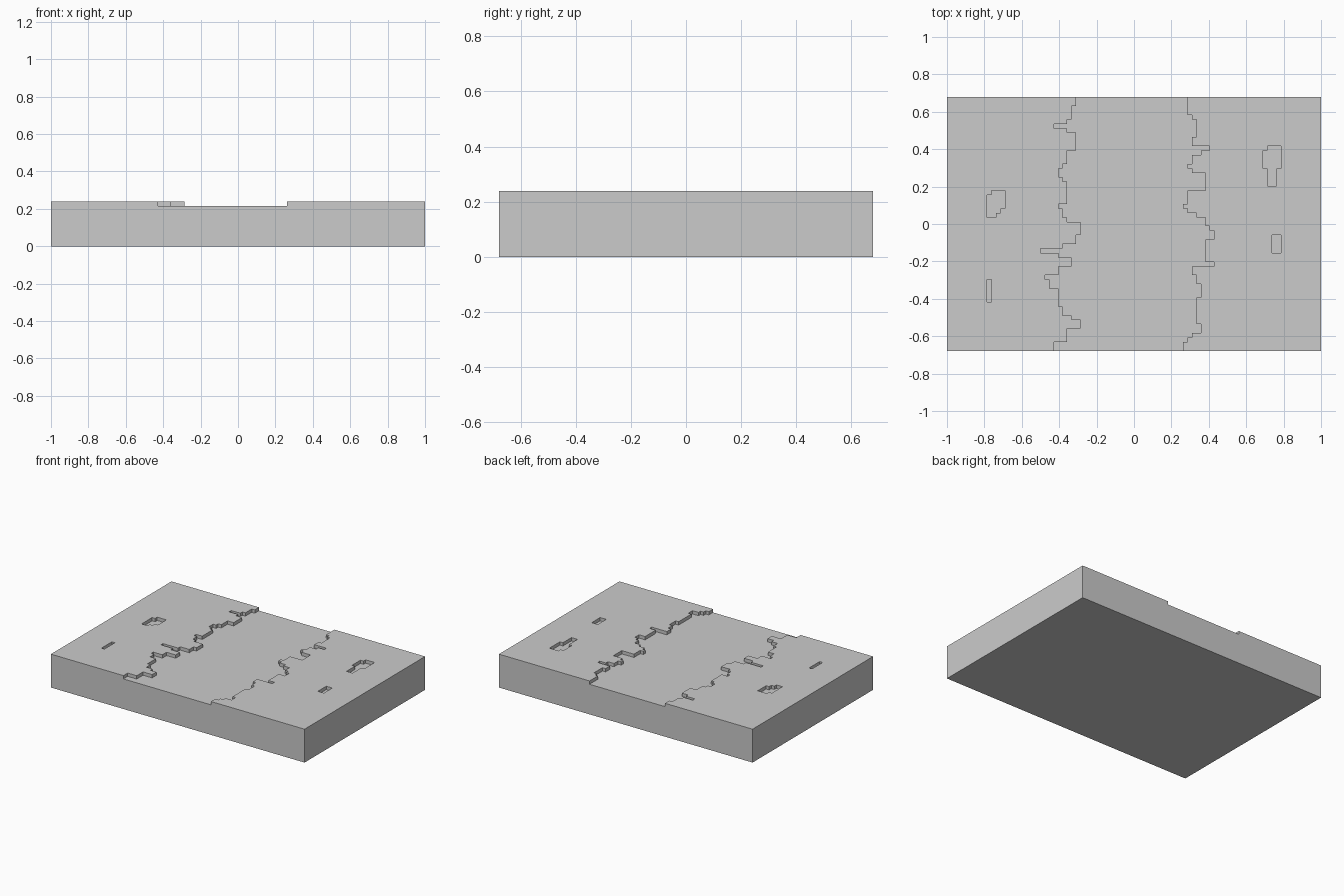
import bpy, bmesh

if "Cube" in bpy.data.objects:
    bpy.data.objects.remove(bpy.data.objects["Cube"])

U = 1 / 42                 # cell size
NX, NY, TOP = 84, 57, 10   # slab size in cells

# Channel banks as (cell edge from centre, number of rows), listed back to front
LEFT = [(-13, 2), (-14, 3), (-15, 1), (-18, 1), (-15, 1), (-13, 4), (-15, 3), (-16, 1),
        (-17, 2), (-16, 1), (-15, 5), (-17, 1), (-16, 2), (-15, 1), (-12, 3), (-13, 2),
        (-16, 1), (-21, 1), (-17, 1), (-14, 2), (-17, 2), (-20, 1), (-19, 2), (-17, 4),
        (-16, 2), (-14, 1), (-12, 2), (-15, 3), (-18, 2)]
RIGHT = [(12, 4), (13, 1), (14, 4), (13, 2), (17, 1), (15, 1), (13, 2), (12, 1), (13, 1),
         (16, 4), (12, 3), (11, 1), (12, 1), (14, 1), (16, 2), (17, 1), (18, 2), (16, 5),
         (18, 1), (13, 2), (14, 2), (15, 3), (14, 6), (15, 2), (13, 1), (12, 1), (11, 2)]
# Shallow pits as (x0, x1, row0, row1)
PITS = [(-32, -29, 21, 22), (-33, -29, 22, 25), (-33, -30, 25, 26), (-33, -31, 26, 27),
        (-33, -32, 41, 46), (30, 33, 11, 12), (29, 33, 12, 16), (30, 32, 16, 20),
        (31, 33, 31, 35)]


def expand(runs):
    return [x for x, n in runs for _ in range(n)]


# Cells lying one step lower than the top
low = set()
for r, (a, b) in enumerate(zip(expand(LEFT), expand(RIGHT))):
    low.update((x, r) for x in range(a, b))
for a, b, r0, r1 in PITS:
    low.update((x, r) for x in range(a, b) for r in range(r0, r1))


def height(x, r):
    if not (-NX // 2 <= x < NX // 2 and 0 <= r < NY):
        return 0
    return TOP - 1 if (x, r) in low else TOP


bm = bmesh.new()
verts = {}


def quad(*pts):
    for p in pts:
        if p not in verts:
            verts[p] = bm.verts.new((p[0] * U, (NY / 2 - p[1]) * U, p[2] * U))
    bm.faces.new([verts[p] for p in pts])


# Top, underside and step walls of every cell
for r in range(NY):
    for x in range(-NX // 2, NX // 2):
        h = height(x, r)
        c = [(x, r), (x, r + 1), (x + 1, r + 1), (x + 1, r)]
        quad(*[(*p, h) for p in c])
        quad(*[(*p, 0) for p in reversed(c)])
        sides = [(-1, 0), (0, 1), (1, 0), (0, -1)]
        for i, (dx, dr) in enumerate(sides):
            p, q = c[i], c[(i + 1) % 4]
            n = height(x + dx, r + dr)
            for z0, z1 in ((0, TOP - 1), (TOP - 1, TOP)):
                if n <= z0 and z1 <= h:
                    quad((*p, z0), (*q, z0), (*q, z1), (*p, z1))

# Merge flat regions into large faces
bmesh.ops.recalc_face_normals(bm, faces=bm.faces)
bmesh.ops.dissolve_limit(bm, angle_limit=0.01, verts=bm.verts, edges=bm.edges)
mesh = bpy.data.meshes.new("channelled_slab")
bm.to_mesh(mesh)
bm.free()
bpy.context.collection.objects.link(bpy.data.objects.new("channelled_slab", mesh))
